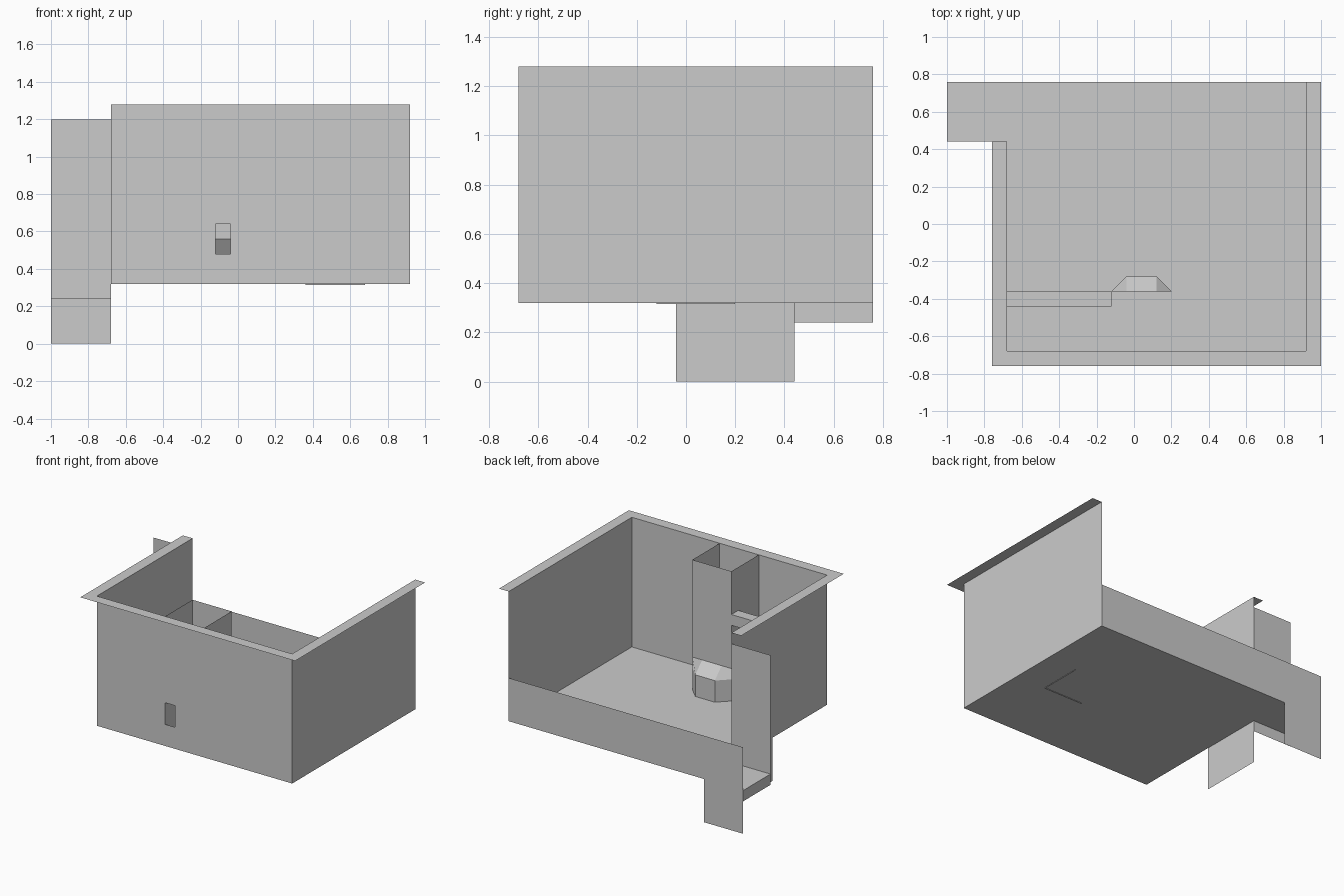
import bpy, bmesh

if "Cube" in bpy.data.objects:
    bpy.data.objects.remove(bpy.data.objects["Cube"])

grey = bpy.data.materials.new("plain_grey")
grey.diffuse_color = (0.6, 0.6, 0.6, 1)
grey.use_nodes = True
grey.node_tree.nodes["Principled BSDF"].inputs["Base Color"].default_value = grey.diffuse_color

# Main levels and room outline
FLOOR, TOP = 0.32, 1.28
L, R, F, B = -0.68, 0.92, -0.68, 0.76
RIM = 0.08
NOOK_X, NOOK_Y = -1.0, 0.44


def rect(axis, pos, a0, a1, b0, b1):
    """Corners of a rectangle lying across the given axis."""
    i = "xyz".index(axis)
    pts = []
    for a, b in ((a0, b0), (a1, b0), (a1, b1), (a0, b1)):
        p = [a, b]
        p.insert(i, pos)
        pts.append(tuple(p))
    return pts


def build(name, faces):
    """One object from a few polygons, welded at shared corners."""
    bm = bmesh.new()
    for f in faces:
        bm.faces.new([bm.verts.new(p) for p in f])
    bmesh.ops.remove_doubles(bm, verts=bm.verts, dist=1e-5)
    me = bpy.data.meshes.new(name)
    bm.to_mesh(me)
    bm.free()
    me.materials.append(grey)
    ob = bpy.data.objects.new(name, me)
    bpy.context.collection.objects.link(ob)
    return ob


# Floor with the side nook
build("floor", [rect("z", FLOOR, L, R, F, B),
                rect("z", FLOOR, NOOK_X, L, NOOK_Y, B)])

# Front wall, with a small window opening
wx0, wx1, wz0, wz1 = -0.12, -0.04, 0.48, 0.64
build("front_wall", [rect("y", F, L, wx0, FLOOR, TOP),
                     rect("y", F, wx1, R, FLOOR, TOP),
                     rect("y", F, wx0, wx1, FLOOR, wz0),
                     rect("y", F, wx0, wx1, wz1, TOP)])

# Side walls; the left one stops at the nook and has a drop below the floor
build("right_wall", [rect("x", R, F, B, FLOOR, TOP)])
build("left_wall", [rect("x", L, F, NOOK_Y, FLOOR, TOP)])
build("left_lower_wall", [rect("x", L, -0.04, NOOK_Y, 0, FLOOR)])

# Low back wall, stepping down to the ground behind the nook
build("back_wall", [[(NOOK_X, B, 0), (L, B, 0), (L, B, FLOOR), (R, B, FLOOR),
                     (R, B, 0.64), (NOOK_X, B, 0.64)]])

# Nook panel and threshold strip
build("nook_panel", [rect("y", NOOK_Y, NOOK_X, L, 0.24, 1.2)])
build("nook_threshold", [rect("x", NOOK_X, NOOK_Y, B, 0.24, FLOOR)])

# Flat rim round the wall tops, mitred at the front corners
build("wall_rim", [
    [(L - RIM, F - RIM, TOP), (R + RIM, F - RIM, TOP), (R, F, TOP), (L, F, TOP)],
    [(R + RIM, F - RIM, TOP), (R + RIM, B, TOP), (R, B, TOP), (R, F, TOP)],
    [(L - RIM, F - RIM, TOP), (L, F, TOP), (L, NOOK_Y, TOP), (L - RIM, NOOK_Y, TOP)]])

# Chimney shaft against the front wall
cx0, cx1, cy = -0.12, 0.2, -0.36
build("chimney", [rect("x", cx0, F, cy, FLOOR, TOP),
                  rect("x", cx1, F, cy, FLOOR, TOP),
                  rect("y", cy, cx0, cx1, 0.56, TOP)])

# Stove bay: three upright sides and a sloped hood
outline = [(cx0, cy), (cx0 + 0.08, cy + 0.08), (cx1 - 0.08, cy + 0.08), (cx1, cy)]
upper = [(cx0, cy), (cx0 + 0.08, cy), (cx1 - 0.08, cy), (cx1, cy)]
bay = []
for i in range(3):
    a, b = outline[i], outline[i + 1]
    c, d = upper[i], upper[i + 1]
    bay.append([(*a, FLOOR), (*b, FLOOR), (*b, 0.48), (*a, 0.48)])
    bay.append([(*a, 0.48), (*b, 0.48), (*d, 0.56), (*c, 0.56)])
build("stove_bay", bay)

# Beam from the left wall to the chimney
by = cy - 0.08
build("beam", [rect("z", 0.96, L, cx0, by, cy), rect("z", 0.88, L, cx0, by, cy),
               rect("y", cy, L, cx0, 0.88, 0.96), rect("y", by, L, cx0, 0.88, 0.96)])

# Thin L-shaped hatch lip at the floor
build("hatch_lip", [rect("x", 0.68, -0.12, 0.2, 0.315, FLOOR),
                    rect("y", -0.12, 0.36, 0.68, 0.315, FLOOR)])
